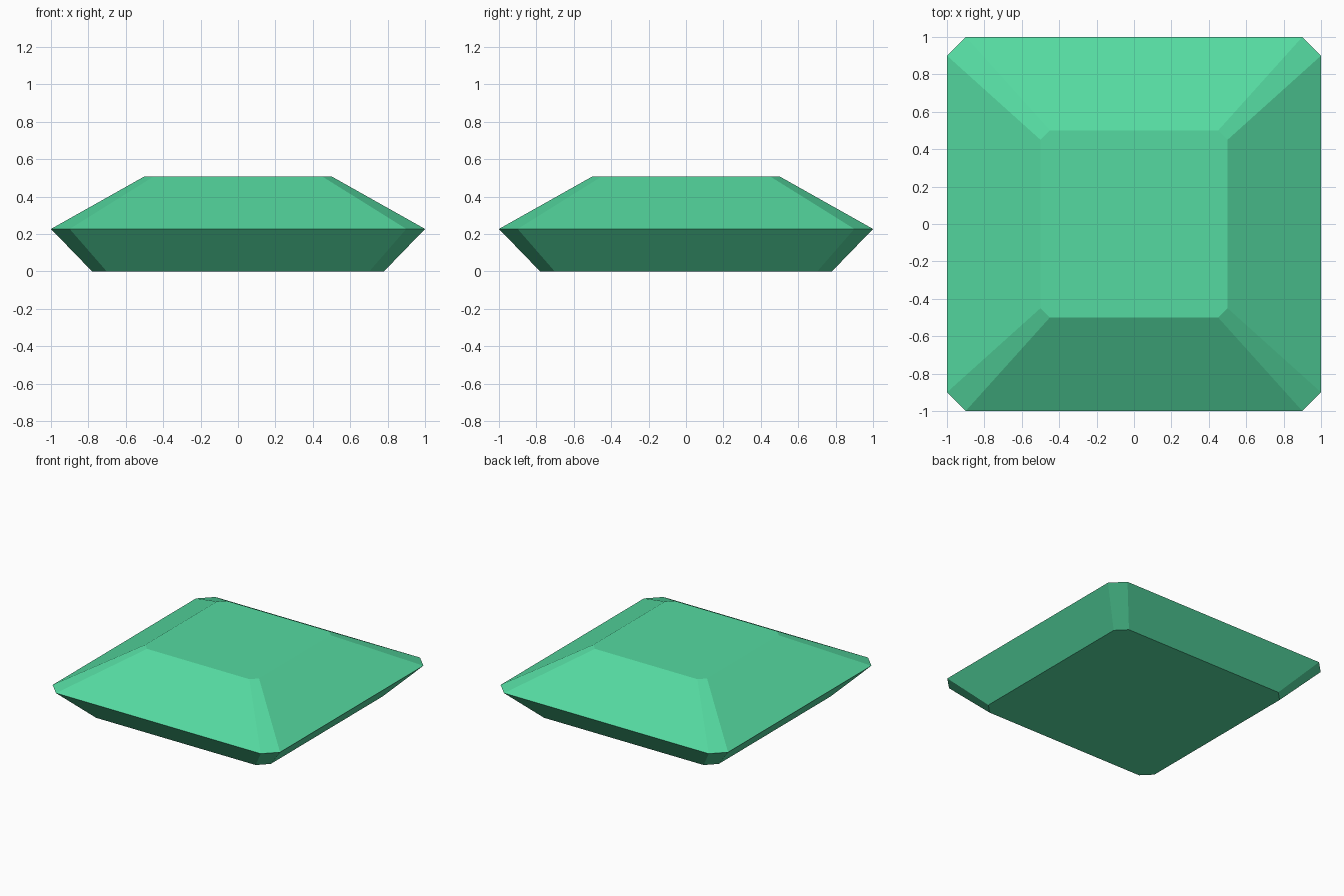
import bpy, bmesh

if "Cube" in bpy.data.objects:
    bpy.data.objects.remove(bpy.data.objects["Cube"])

# One flat green for the whole stone
green = bpy.data.materials.new("emerald green")
green.diffuse_color = (0.09, 0.70, 0.355, 1.0)
green.use_nodes = True
green.node_tree.nodes["Principled BSDF"].inputs["Base Color"].default_value = green.diffuse_color


def octagon(bm, half, cut, z):
    """Ring of vertices: a square with its corners cut off."""
    a, b = half, half - cut
    pts = [(a, -b), (a, b), (b, a), (-b, a), (-a, b), (-a, -b), (-b, -a), (b, -a)]
    return [bm.verts.new((x, y, z)) for x, y in pts]


# Cut gem: flat base, wide girdle, flat table
bm = bmesh.new()
levels = [(0.78, 0.078, 0.0), (1.0, 0.10, 0.227), (0.5, 0.05, 0.508)]
rings = [octagon(bm, *level) for level in levels]

# Facets between the rings
for low, high in zip(rings, rings[1:]):
    for i in range(8):
        j = (i + 1) % 8
        bm.faces.new((low[i], low[j], high[j], high[i]))

# Base and table
bm.faces.new(rings[0][::-1])
bm.faces.new(rings[-1])

mesh = bpy.data.meshes.new("cut_gem")
bm.to_mesh(mesh)
bm.free()
mesh.materials.append(green)
gem = bpy.data.objects.new("cut_gem", mesh)
bpy.context.collection.objects.link(gem)
